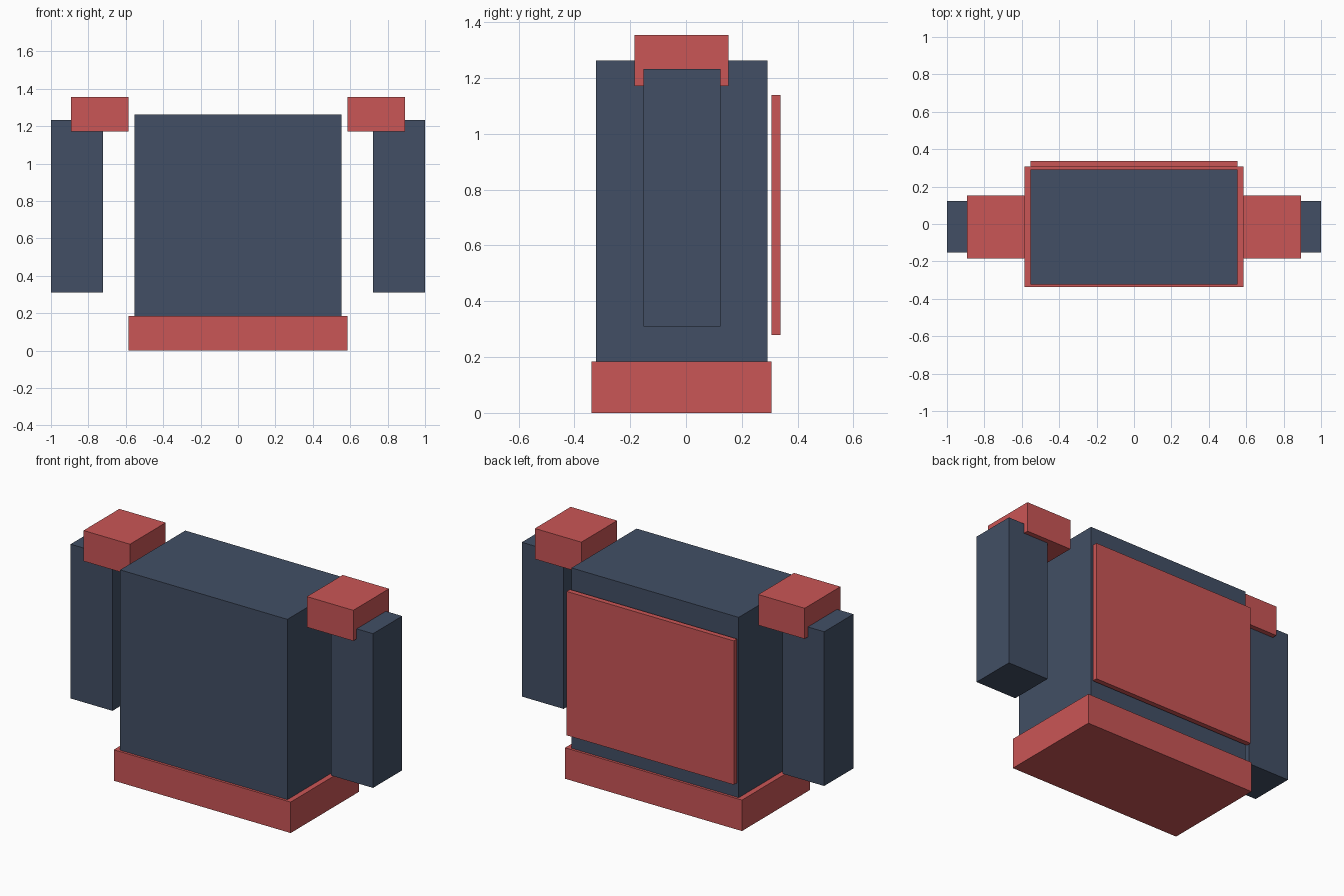
import bpy
from mathutils import Vector

if "Cube" in bpy.data.objects:
    bpy.data.objects.remove(bpy.data.objects["Cube"])


def make_material(name, color):
    mat = bpy.data.materials.new(name)
    mat.diffuse_color = (*color, 1.0)
    mat.use_nodes = True
    mat.node_tree.nodes["Principled BSDF"].inputs["Base Color"].default_value = mat.diffuse_color
    return mat


RED = make_material("soft red", (0.59, 0.092, 0.093))
NAVY = make_material("slate navy", (0.054, 0.078, 0.130))


def box(name, x, y, z, mat):
    """Flat-sided box from its (min, max) range on each axis."""
    lo, hi = Vector((x[0], y[0], z[0])), Vector((x[1], y[1], z[1]))
    bpy.ops.mesh.primitive_cube_add(size=1, location=(lo + hi) / 2)
    obj = bpy.context.object
    obj.name = name
    obj.scale = hi - lo
    bpy.ops.object.transform_apply(location=False, rotation=False, scale=True)
    obj.data.materials.append(mat)
    return obj


# Torso standing on a slightly wider base
box("base", (-0.585, 0.585), (-0.338, 0.307), (0, 0.185), RED)
box("torso", (-0.553, 0.553), (-0.323, 0.292), (0.185, 1.263), NAVY)

# Thin panel floating just behind the torso
box("back_panel", (-0.553, 0.553), (0.307, 0.338), (0.28, 1.14), RED)

# Arms with shoulder blocks on both sides
for side, s in (("left", -1), ("right", 1)):
    box(side + "_arm", sorted((s * 0.723, s * 1.0)),
        (-0.153, 0.123), (0.31, 1.232), NAVY)
    box(side + "_shoulder", sorted((s * 0.585, s * 0.892)),
        (-0.185, 0.153), (1.172, 1.355), RED)
